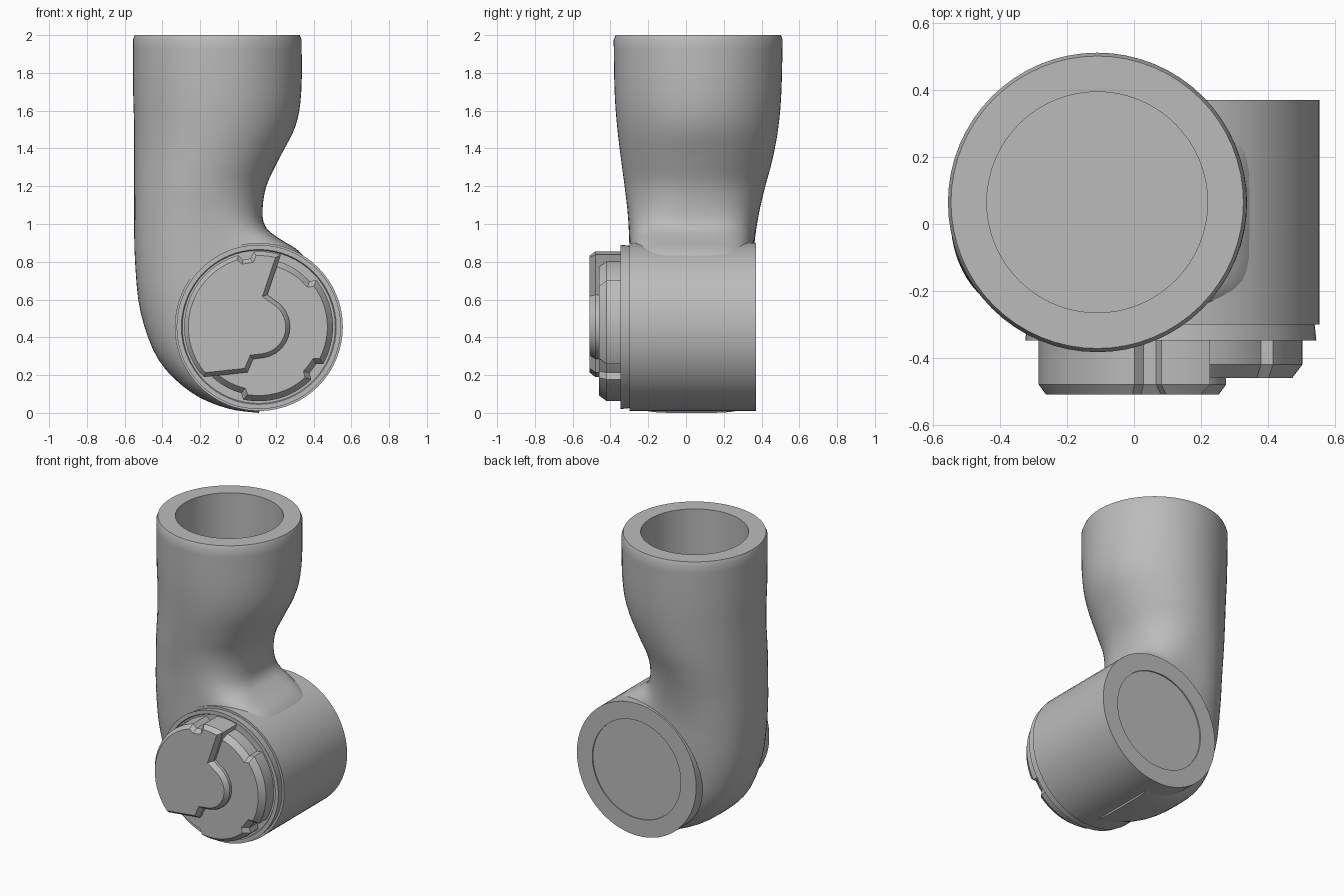
import bpy, bmesh, math
from mathutils import Vector

cube = bpy.data.objects.get("Cube")
if cube:
    bpy.data.objects.remove(cube)

grey = bpy.data.materials.new("plain grey")
grey.use_nodes = True
grey.diffuse_color = (0.5, 0.5, 0.5, 1)
grey.node_tree.nodes["Principled BSDF"].inputs["Base Color"].default_value = (0.5, 0.5, 0.5, 1)

SIDES = 64
HUB = Vector((0.11, 0, 0.455))      # axis of the horizontal joint


def finish(bm, name, angle=35):
    """Turn a bmesh into a smooth-shaded grey object."""
    bmesh.ops.recalc_face_normals(bm, faces=bm.faces)
    mesh = bpy.data.meshes.new(name)
    bm.to_mesh(mesh)
    bm.free()
    mesh.materials.append(grey)
    obj = bpy.data.objects.new(name, mesh)
    bpy.context.collection.objects.link(obj)
    bpy.ops.object.select_all(action='DESELECT')
    obj.select_set(True)
    bpy.context.view_layer.objects.active = obj
    bpy.ops.object.shade_smooth_by_angle(angle=math.radians(angle))
    return obj


def skin(rings, name):
    """Bridge a list of point rings and cap both ends."""
    bm = bmesh.new()
    loops = [[bm.verts.new(p) for p in ring] for ring in rings]
    for a, b in zip(loops, loops[1:]):
        for i in range(len(a)):
            j = (i + 1) % len(a)
            bm.faces.new((a[i], a[j], b[j], b[i]))
    bm.faces.new(loops[0])
    bm.faces.new(loops[-1])
    return finish(bm, name)


def section(ox, oz, ix, iz, y0, y1, outer=2.0, inner=2.0):
    """Rounded section from an outer to an inner point, each half with its own fullness."""
    ring = []
    for k in range(SIDES):
        t = 2 * math.pi * k / SIDES
        c, s = math.cos(t), math.sin(t)
        power = inner if c > 0 else outer
        u = math.copysign(abs(c) ** (2 / power), c) / 2 + 0.5
        v = math.copysign(abs(s) ** (2 / power), s) / 2 + 0.5
        ring.append((ox + (ix - ox) * u, y0 + (y1 - y0) * v, oz + (iz - oz) * u))
    return ring


def catmull(keys, steps):
    """Smoothly interpolate between key tuples."""
    out = []
    for i in range(len(keys) - 1):
        p = [keys[max(0, min(len(keys) - 1, i + d))] for d in (-1, 0, 1, 2)]
        for n in range(steps):
            t = n / steps
            out.append([0.5 * (2 * b + (c - a) * t + (2 * a - 5 * b + 4 * c - d) * t * t
                        + (3 * b - a - 3 * c + d) * t ** 3) for a, b, c, d in zip(*p)])
    return out + [keys[-1]]


def socket(radius, z):
    """Round ring at the open top."""
    return section(-0.11 - radius, z, -0.11 + radius, z, 0.065 - radius, 0.065 + radius)


# Upright tube that narrows and bends into the joint
bend = [
    (-0.556, 1.975, 0.337, 1.975, -0.383, 0.512, 2, 2),
    (-0.555, 1.7, 0.335, 1.7, -0.378, 0.505, 2, 2),
    (-0.55, 1.52, 0.305, 1.52, -0.365, 0.49, 2, 2),
    (-0.55, 1.35, 0.22, 1.35, -0.345, 0.46, 2, 2.1),
    (-0.55, 1.2, 0.15, 1.2, -0.325, 0.42, 2.1, 2.2),
    (-0.55, 1.04, 0.13, 1.06, -0.308, 0.385, 2.2, 2.6),
    (-0.545, 0.8, 0.15, 0.98, -0.30, 0.362, 2.3, 3.5),
    (-0.515, 0.53, 0.22, 0.922, -0.298, 0.356, 2.4, 5),
    (-0.42, 0.28, 0.33, 0.85, -0.298, 0.356, 2.7, 5),
    (-0.25, 0.11, 0.40, 0.74, -0.298, 0.356, 3.2, 5),
    (-0.06, 0.025, 0.42, 0.62, -0.298, 0.356, 4, 5),
    (0.11, 0.0, 0.40, 0.5, -0.298, 0.356, 5, 5),
]
cup = [socket(0.33, 1.6), socket(0.33, 2.0), socket(0.437, 2.0)]
skin(cup + [section(*k) for k in catmull(bend, 4)], "bent_tube")


# Horizontal joint barrel with shallow rear recess and front flange
def hub_ring(radius, y):
    return [HUB + Vector((radius * math.cos(2 * math.pi * k / SIDES), y,
                          radius * math.sin(2 * math.pi * k / SIDES))) for k in range(SIDES)]


barrel = [(0.33, 0.362), (0.33, 0.37), (0.445, 0.37), (0.445, -0.30), (0.43, -0.30),
          (0.435, -0.348), (0.41, -0.348), (0.405, -0.338), (0.3, -0.338)]
skin([hub_ring(r, y) for r, y in barrel], "joint_barrel")


def plate(points, name, back, front, inset, chamfer):
    """Extrude an x/z outline along y and chamfer its front rim."""
    bm = bmesh.new()
    face = bm.faces.new([bm.verts.new((x, back, z)) for x, z in points])
    ext = bmesh.ops.extrude_face_region(bm, geom=[face])
    verts = [g for g in ext["geom"] if isinstance(g, bmesh.types.BMVert)]
    cap = [g for g in ext["geom"] if isinstance(g, bmesh.types.BMFace)]
    bmesh.ops.translate(bm, verts=verts, vec=(0, front + chamfer - back, 0))
    bmesh.ops.recalc_face_normals(bm, faces=bm.faces)
    bmesh.ops.inset_region(bm, faces=cap, thickness=inset, use_even_offset=True)
    bmesh.ops.translate(bm, verts=list(cap[0].verts), vec=(0, -chamfer, 0))
    return finish(bm, name, 30)


def polar(radius, degrees):
    a = math.radians(degrees)
    return (HUB.x + radius * math.cos(a), HUB.z + radius * math.sin(a))


# Lower cap disc, notched between its tabs
tabs = [(-103, -44), (-32, 40), (106, 222)]
disc = []
for deg in range(-135, 225, 3):
    tab = any(a <= deg <= b for a, b in tabs)
    disc.append(polar(0.393 if tab else 0.362, deg))
plate(disc, "cap_disc", -0.33, -0.46, 0.03, 0.04)

# Raised cap half with a round bump around the hub centre
raised = [polar(0.40, d) for d in range(73, 95, 3)]
raised += [polar(0.365, d) for d in (97, 103)]
raised += [polar(0.395, d) for d in range(106, 220, 4)]
raised += [(-0.18, 0.19), (0.05, 0.215), (0.08, 0.285)]
raised += [polar(0.165, d) for d in range(-80, 66, 10)]
raised += [(0.155, 0.625)]
plate(raised, "cap_raised_half", -0.33, -0.51, 0.022, 0.03)
